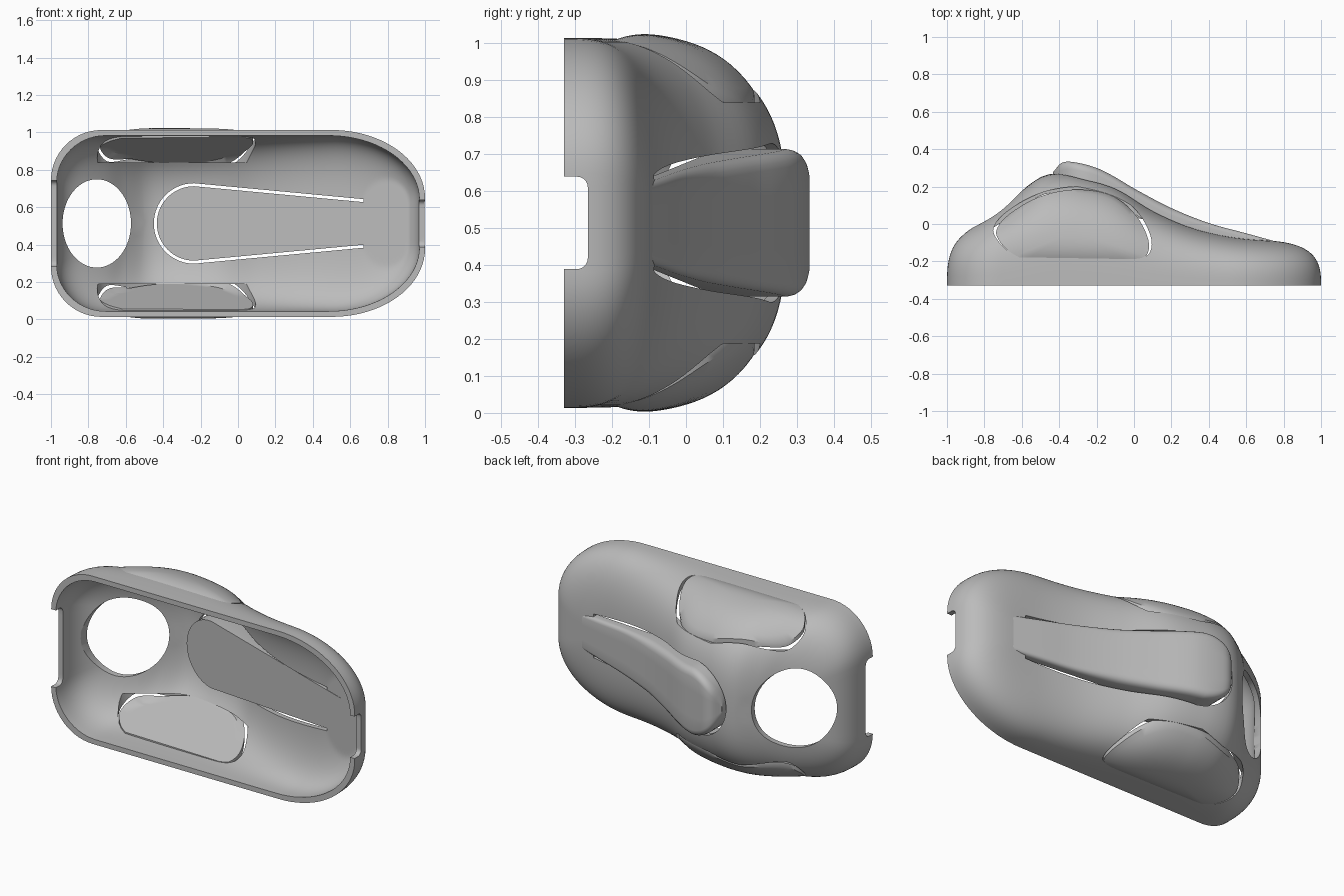
import bpy, bmesh, math
from mathutils import Vector

if "Cube" in bpy.data.objects:
    bpy.data.objects.remove(bpy.data.objects["Cube"])

ZC, BASE, HALF = 0.513, -0.33, 0.4995

grey = bpy.data.materials.new("plain_grey")
grey.use_nodes = True
GREY = (0.5, 0.5, 0.5, 1)
grey.diffuse_color = GREY
grey.node_tree.nodes["Principled BSDF"].inputs["Base Color"].default_value = GREY

# Ridge heights of the shell and the lever, as (x, y)
RIDGE = [(-1, 0.03), (-0.9, 0.03), (-0.8, 0.05), (-0.7, 0.1), (-0.6, 0.18), (-0.5, 0.25),
         (-0.42, 0.27), (-0.3, 0.26), (-0.1, 0.2), (0.1, 0.075), (0.3, -0.015),
         (0.5, -0.065), (0.7, -0.085), (1, -0.085)]
LEVER = [(-0.43, 0.28), (-0.39, 0.325), (-0.33, 0.332), (-0.2, 0.3), (-0.1, 0.25), (0, 0.19),
         (0.2, 0.085), (0.4, 0.005), (0.6, -0.05), (0.8, -0.105)]


def smooth(table, x):
    """Smooth interpolation through a table of points."""
    x = min(max(x, table[0][0]), table[-1][0])
    i = max(k for k in range(len(table) - 1) if table[k][0] <= x)

    def slope(k):
        a, b = table[max(k - 1, 0)], table[min(k + 1, len(table) - 1)]
        return (b[1] - a[1]) / (b[0] - a[0])
    (x0, y0), (x1, y1) = table[i], table[i + 1]
    d = x1 - x0
    t = (x - x0) / d
    return ((1 + 2 * t) * (1 - t) ** 2 * y0 + t * (1 - t) ** 2 * d * slope(i)
            + t * t * (3 - 2 * t) * y1 - t * t * (1 - t) * d * slope(i + 1))


def half_width(x):
    """Half height of the shell outline at x."""
    if x > 0.5:
        return 0.135 + (HALF - 0.135) * math.sqrt(max(0, 1 - ((x - 0.5) / 0.5) ** 2))
    if x < -0.73:
        return HALF - 0.27 + math.sqrt(max(0, 0.27 ** 2 - (x + 0.73) ** 2))
    return HALF


def floor_plane(x):
    """Sloping flat underside shared by the lever and the shell's thick end."""
    return -0.117 - 0.232 * (x - 0.67)


def finish(bm, name, angle=35):
    bmesh.ops.remove_doubles(bm, verts=bm.verts, dist=0.0002)
    bmesh.ops.recalc_face_normals(bm, faces=bm.faces)
    mesh = bpy.data.meshes.new(name)
    bm.to_mesh(mesh)
    bm.free()
    ob = bpy.data.objects.new(name, mesh)
    bpy.context.collection.objects.link(ob)
    mesh.materials.append(grey)
    shade(ob, angle)
    return ob


def shade(ob, angle=35):
    bpy.ops.object.select_all(action='DESELECT')
    ob.select_set(True)
    bpy.context.view_layer.objects.active = ob
    bpy.ops.object.shade_smooth_by_angle(angle=math.radians(angle))


def bridge(bm, a, b):
    for i in range(len(a)):
        j = (i + 1) % len(a)
        bm.faces.new((a[i], a[j], b[j], b[i]))


def prism(name, points, axis, lo, hi):
    """Extrude a closed outline along y (points x,z) or z (points x,y)."""
    bm = bmesh.new()
    rings = [[bm.verts.new((u, h, v) if axis == 'y' else (u, v, h)) for u, v in points]
             for h in (lo, hi)]
    bridge(bm, *rings)
    for ring in rings:
        bm.faces.new(ring)
    return finish(bm, name)


def cut(target, cutter):
    mod = target.modifiers.new("cut", 'BOOLEAN')
    mod.operation, mod.solver, mod.object = 'DIFFERENCE', 'EXACT', cutter
    bpy.context.view_layer.objects.active = target
    bpy.ops.object.modifier_apply(modifier=mod.name)
    bpy.data.objects.remove(cutter)


# Shell: nested rings from the rim to the spine, outside and inside
upper = [(1, 0.135 * i / 4) for i in range(4)]
upper += [(0.5 + 0.5 * math.cos(a), 0.135 + (HALF - 0.135) * math.sin(a))
          for a in (math.pi / 2 * i / 20 for i in range(21))]
upper += [(0.5 - 1.23 * i / 36, HALF) for i in range(1, 37)]
upper += [(-0.73 - 0.27 * math.sin(a), HALF - 0.27 + 0.27 * math.cos(a))
          for a in (math.pi / 2 * i / 14 for i in range(1, 15))]
upper += [(-1, (HALF - 0.27) * (1 - i / 5)) for i in range(1, 6)]
outline = upper + [(x, -w) for x, w in reversed(upper[1:-1])]


def shell_ring(bm, a, inside):
    r, f = math.sin(a) ** (2 / 3), max(0, math.cos(a)) ** (2 / 3)
    ring = []
    for px, pw in outline:
        if inside:
            px, pw = px * 0.97, pw * 0.94
        spine = min(max(px, -0.5), 0.6)
        x, w = spine + (px - spine) * r, pw * r
        y = BASE + (smooth(RIDGE, x) - 0.03 * inside - BASE) * f
        if inside:
            y = min(y, floor_plane(x) + 3 * max(0, 0.38 - x))
        ring.append(bm.verts.new((x, y, ZC + w)))
    return ring


bm = bmesh.new()
N = 28
for inside in (False, True):
    rings = [shell_ring(bm, math.pi / 2 * (1 - i / N), inside) for i in range(N + 1)]
    for a, b in zip(rings, rings[1:]):
        bridge(bm, a, b)
    if inside:
        bridge(bm, rim, rings[0])
    rim = rings[0]
shell = finish(bm, "shell")

# Round opening near the end
cut(shell, prism("opening_cutter", [(-0.755 + 0.183 * math.cos(a), ZC + 0.236 * math.sin(a))
    for a in (math.tau * i / 64 for i in range(64))], 'y', -0.3, 0.5))

# Rounded notches in the rim at both ends
for end, half in ((-1, 0.23), (1, 0.125)):
    bm = bmesh.new()
    bmesh.ops.create_cube(bm, size=1)
    for v in bm.verts:
        v.co = Vector((end + v.co.x * 0.16, -0.365 + v.co.y * 0.2, ZC + v.co.z * 2 * half))
    edges = [e for e in bm.edges if abs(e.verts[0].co.x - e.verts[1].co.x) > 0.1]
    bmesh.ops.bevel(bm, geom=edges, offset=0.03, segments=5, affect='EDGES', profile=0.5)
    cut(shell, finish(bm, "notch_cutter"))


# Lever: rounded tip tapering to a hinge
def lever_width(x, gap=0.0):
    cx, rad = -0.235, 0.199 + gap
    if x < cx:
        return math.sqrt(max(0, rad ** 2 - (x - cx) ** 2))
    return rad - 0.085 * (x - cx) / 0.905


def lever_stations(gap, end):
    rad = 0.199 + gap
    xs = [-0.235 - rad * math.cos(math.pi / 2 * i / 16) for i in range(16)]
    return xs + [-0.235 + (end + 0.235) * i / 30 for i in range(31)]


GAP = 0.016
side = [(x, lever_width(x, GAP)) for x in lever_stations(GAP, 0.67)]
slot = [(x, ZC + w) for x, w in side] + [(x, ZC - w) for x, w in reversed(side[1:])]
cut(shell, prism("lever_slot_cutter", slot, 'y', -0.3, 0.5))

bm = bmesh.new()
sections = []
for x in lever_stations(0, 0.78):
    w, top = max(lever_width(x), 0.002), smooth(LEVER, x)
    low = floor_plane(x) - 0.002
    k = min(1, w / 0.08) * min(0.04, max(0.004, (top - low) * 0.4))
    half = [(w, low), (w, top - k), (w - 0.1 * k, top - 0.6 * k), (w - 0.3 * k, top - 0.3 * k),
            (w - 0.6 * k, top - 0.1 * k), (w - k, top), (w * 0.4, top)]
    loop = half + [(-a, b) for a, b in reversed(half)]
    sections.append([bm.verts.new((x, b, ZC + a)) for a, b in loop])
for a, b in zip(sections, sections[1:]):
    bridge(bm, a, b)
bm.faces.new(sections[0])
bm.faces.new(sections[-1])
finish(bm, "lever")

# Side buttons: arched pads in matching cut-outs
ARCH = [(-0.63, -0.17), (-0.69, -0.13), (-0.74, -0.07), (-0.75, -0.02), (-0.7, 0.05), (-0.58, 0.13),
        (-0.45, 0.18), (-0.3, 0.2), (-0.15, 0.18), (-0.05, 0.13), (0.03, 0.05), (0.08, -0.04),
        (0.095, -0.11), (0.075, -0.165), (0.02, -0.18)]
xs, ys = ([(i, p[c]) for i, p in enumerate(ARCH)] for c in (0, 1))
arch = [(smooth(xs, i / 4), smooth(ys, i / 4)) for i in range(4 * len(ARCH) - 3)]
arch += [(0.02 - 0.65 * i / 12, -0.18 + 0.01 * i / 12) for i in range(1, 12)]


def shell_side(x, y):
    """Distance of the outer shell from its middle plane at (x, y)."""
    f = min(0.96, max(0, (y - BASE) / (smooth(RIDGE, x) - BASE)))
    r = (1 - f ** 3) ** (1 / 3)
    px = x if x > -0.5 else max(-1, -0.5 + (x + 0.5) / r)
    return r * half_width(px)


for sign, name in ((1, "upper_button"), (-1, "lower_button")):
    lo, hi = sorted((ZC + sign * 0.325, ZC + sign * 0.6))
    cut(shell, prism("button_cutter", arch, 'z', lo, hi))
    bm = bmesh.new()
    layers = [[], []]
    for s in range(13):
        k = 1 - s / 12
        rings = [[], []]
        for ax, ay in arch:
            x = -0.32 + (ax + 0.32) * 0.965 * k
            y = -0.04 + (-0.19 + (ay + 0.18) * 0.985 + 0.04) * k
            out = shell_side(x, y) + 0.022 * (1 - k ** 3) - 0.001
            inner = min(out - 0.025, 0.32 + 0.38 * (0.18 - y))
            for ring, w in zip(rings, (out, inner)):
                ring.append(bm.verts.new((x, y, ZC + sign * w)))
        for layer, ring in zip(layers, rings):
            layer.append(ring)
    for layer in layers:
        for a, b in zip(layer, layer[1:]):
            bridge(bm, a, b)
    bridge(bm, layers[0][0], layers[1][0])
    finish(bm, name)

shade(shell)
